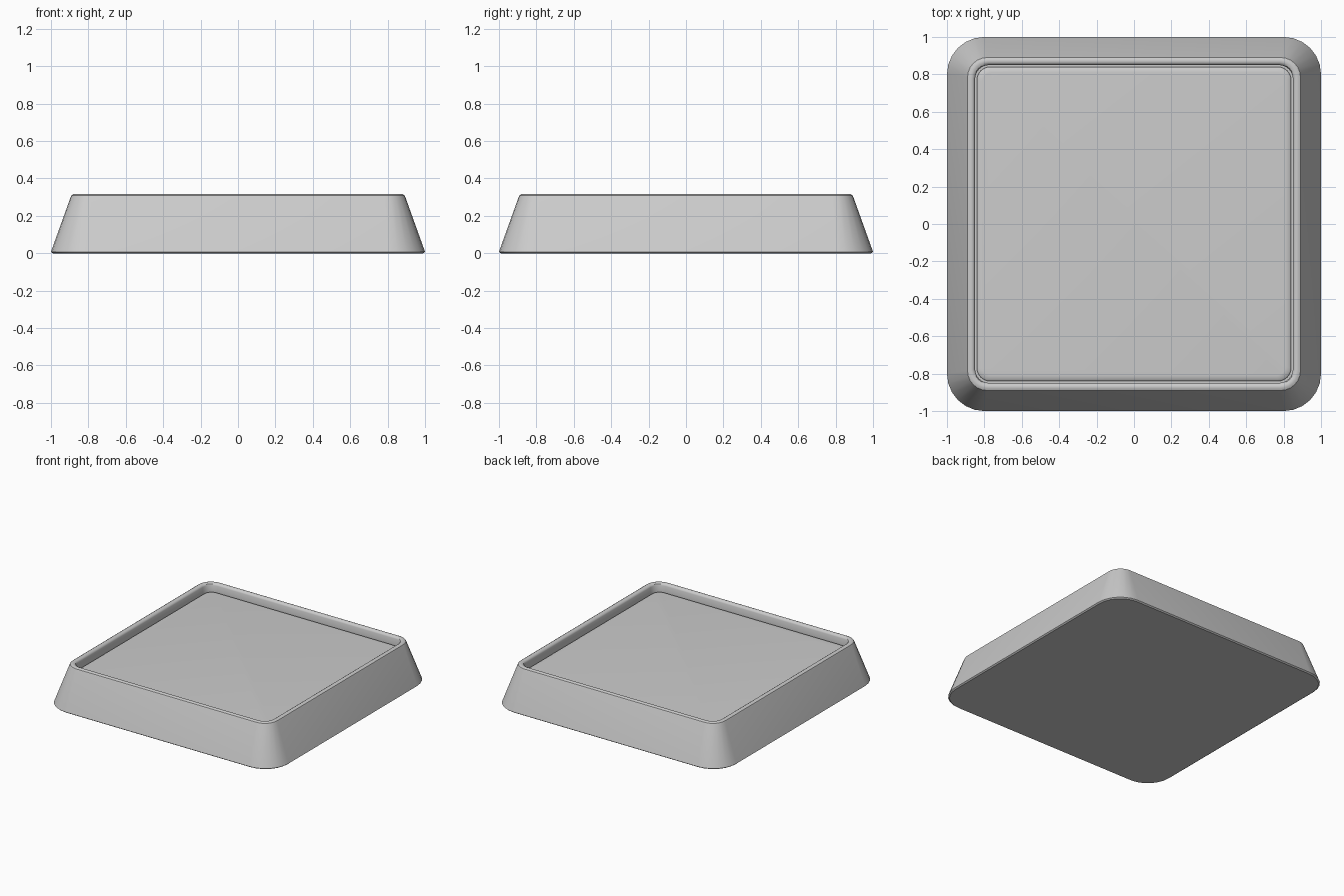
import bpy, bmesh, math

old = bpy.data.objects.get("Cube")
if old:
    bpy.data.objects.remove(old, do_unlink=True)

grey = bpy.data.materials.new("light_grey")
grey.use_nodes = True
GREY = (0.6, 0.6, 0.6, 1)
grey.diffuse_color = GREY
grey.node_tree.nodes["Principled BSDF"].inputs["Base Color"].default_value = GREY


def ring(bm, half, radius, z, steps=6):
    """Loop of vertices around a square with rounded corners."""
    verts = []
    for k, (sx, sy) in enumerate([(1, 1), (-1, 1), (-1, -1), (1, -1)]):
        for i in range(steps + 1):
            a = math.pi / 2 * (k + i / steps)
            verts.append(bm.verts.new((sx * (half - radius) + radius * math.cos(a),
                                       sy * (half - radius) + radius * math.sin(a), z)))
    return verts


def loft(name, profile):
    """Skin a stack of rounded squares (half size, corner radius, height)."""
    bm = bmesh.new()
    rings = [ring(bm, *p) for p in profile]
    for a, b in zip(rings, rings[1:]):
        n = len(a)
        for i in range(n):
            j = (i + 1) % n
            bm.faces.new((a[i], a[j], b[j], b[i]))
    bm.faces.new(rings[0][::-1])
    bm.faces.new(rings[-1])
    mesh = bpy.data.meshes.new(name)
    bm.to_mesh(mesh)
    bm.free()
    obj = bpy.data.objects.new(name, mesh)
    bpy.context.collection.objects.link(obj)
    mesh.materials.append(grey)
    bpy.ops.object.select_all(action="DESELECT")
    obj.select_set(True)
    bpy.context.view_layer.objects.active = obj
    bpy.ops.object.shade_smooth_by_angle(angle=math.radians(35))
    return obj


# Sloped tray: underside, outer wall, rounded rim, inner wall, recessed floor
loft("tray", [
    (0.99, 0.19, 0.0),
    (1.0, 0.2, 0.008),
    (0.895, 0.11, 0.3),
    (0.89, 0.105, 0.31),
    (0.878, 0.095, 0.316),
    (0.865, 0.085, 0.316),
    (0.855, 0.08, 0.31),
    (0.85, 0.075, 0.3),
    (0.85, 0.075, 0.24),
])

# Floor panel with a softened edge, set inside the rim
loft("floor_panel", [
    (0.84, 0.07, 0.22),
    (0.84, 0.07, 0.25),
    (0.83, 0.06, 0.258),
    (0.81, 0.05, 0.26),
])
